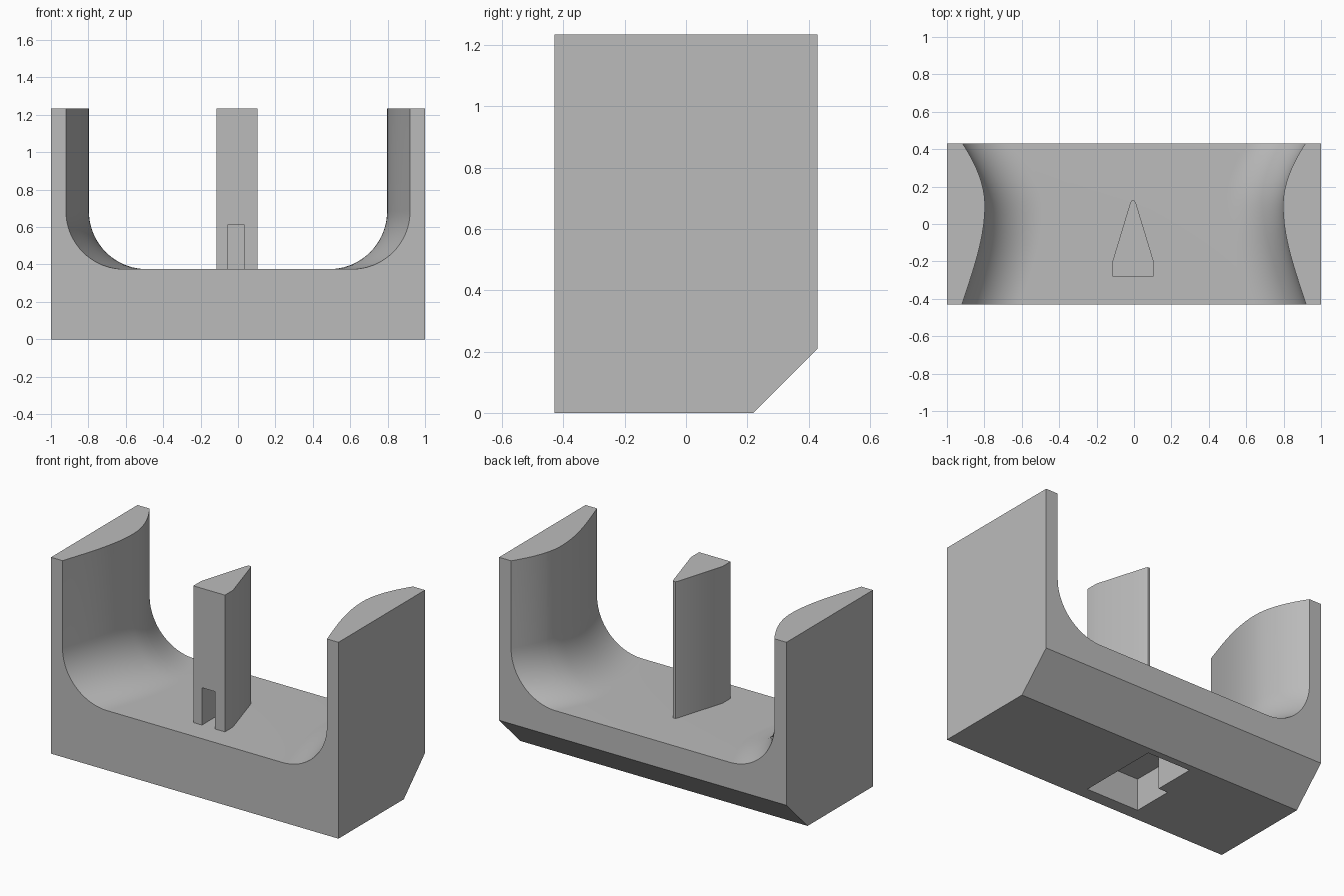
import bpy, bmesh, math

cube = bpy.data.objects.get("Cube")
if cube:
    bpy.data.objects.remove(cube, do_unlink=True)

grey = bpy.data.materials.new("plain_grey")
grey.use_nodes = True
grey.diffuse_color = (0.5, 0.5, 0.5, 1)
grey.node_tree.nodes["Principled BSDF"].inputs["Base Color"].default_value = (0.5, 0.5, 0.5, 1)

HALF, DEPTH, TOP, FLOOR, FILLET = 1.0, 0.43, 1.235, 0.375, 0.31
CHAMFER_Y, THROAT_Y = 0.22, 0.1


def add_object(name, bm):
    bmesh.ops.recalc_face_normals(bm, faces=bm.faces)
    mesh = bpy.data.meshes.new(name)
    bm.to_mesh(mesh)
    bm.free()
    mesh.materials.append(grey)
    obj = bpy.data.objects.new(name, mesh)
    bpy.context.collection.objects.link(obj)
    return obj


def prism(name, outline, z0, z1):
    bm = bmesh.new()
    low = [bm.verts.new((x, y, z0)) for x, y in outline]
    high = [bm.verts.new((x, y, z1)) for x, y in outline]
    bm.faces.new(low[::-1])
    bm.faces.new(high)
    for i in range(len(low)):
        j = (i + 1) % len(low)
        bm.faces.new((low[i], low[j], high[j], high[i]))
    return add_object(name, bm)


def cut(obj, cutter):
    mod = obj.modifiers.new("cut", "BOOLEAN")
    mod.operation = "DIFFERENCE"
    mod.solver = "EXACT"
    mod.object = cutter
    bpy.context.view_layer.objects.active = obj
    bpy.ops.object.modifier_apply(modifier=mod.name)
    bpy.data.objects.remove(cutter, do_unlink=True)


def hermite(t, a, slope_a, b, slope_b):
    return (a * (2*t**3 - 3*t**2 + 1) + slope_a * (t**3 - 2*t**2 + t)
            + b * (3*t**2 - 2*t**3) + slope_b * (t**3 - t**2))


def half_width(y):
    # channel narrows to a throat, then flares quickly to the back
    if y < THROAT_Y:
        run = THROAT_Y + DEPTH
        return hermite((y + DEPTH) / run, 0.92, -0.33 * run, 0.797, 0)
    run = DEPTH - THROAT_Y
    return hermite((y - THROAT_Y) / run, 0.797, 0, 0.916, 0.65 * run)


# cradle: U-shaped sections lofted from front to back, bottom back edge chamfered
def section(y):
    w, base = half_width(y), max(0, y - CHAMFER_Y)
    steps = 20
    right = [(w - FILLET + FILLET * math.cos(a), FLOOR + FILLET - FILLET * math.sin(a))
             for a in (math.pi / 2 * i / steps for i in range(steps + 1))]
    right = [(HALF, base), (HALF, TOP), (w, TOP)] + right
    return right + [(-x, z) for x, z in reversed(right)]


bm = bmesh.new()
ys = sorted([-DEPTH + 2 * DEPTH * i / 32 for i in range(33)] + [CHAMFER_Y])
rings = [[bm.verts.new((x, y, z)) for x, z in section(y)] for y in ys]
for a, b in zip(rings, rings[1:]):
    for i in range(len(a)):
        j = (i + 1) % len(a)
        bm.faces.new((a[i], a[j], b[j], b[i]))
bm.faces.new(rings[0])
bm.faces.new(rings[-1][::-1])
bmesh.ops.dissolve_limit(bm, angle_limit=0.001, verts=bm.verts, edges=bm.edges)
cradle = add_object("cradle", bm)

# stepped pocket in the underside
pocket = [(-0.32, -0.35), (0.045, -0.35), (0.045, 0.177),
          (-0.255, 0.177), (-0.255, -0.09), (-0.32, -0.09)]
cut(cradle, prism("pocket_cutter", pocket, -0.1, 0.2))

# centre pillar with a wedge-shaped plan and a notch at its foot
half_plan = [(0.11, -0.28), (0.11, -0.2), (0.016, 0.11), (0.008, 0.125)]
plan = [(x - 0.005, y) for x, y in half_plan + [(-x, y) for x, y in reversed(half_plan)]]
pillar = prism("centre_pillar", plan, FLOOR - 0.005, TOP)
notch = [(-0.055, -0.4), (0.035, -0.4), (0.035, -0.13), (-0.055, -0.13)]
cut(pillar, prism("notch_cutter", notch, FLOOR - 0.1, 0.61))

# smooth the curved channel, keep the hard edges
for obj in (cradle, pillar):
    bpy.ops.object.select_all(action="DESELECT")
    obj.select_set(True)
    bpy.context.view_layer.objects.active = obj
    bpy.ops.object.shade_smooth_by_angle(angle=math.radians(25))
